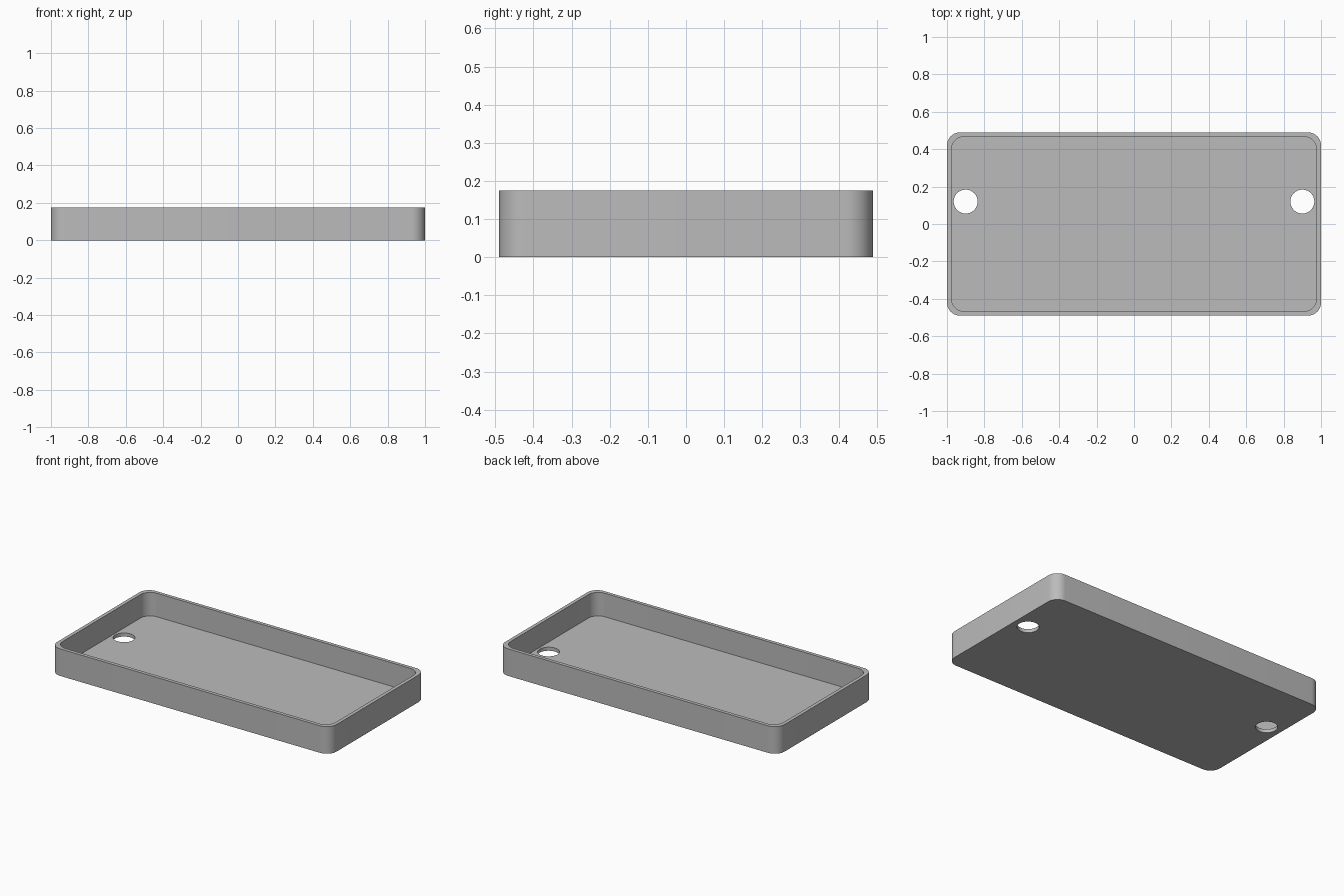
import bpy
import bmesh
from math import cos, sin, pi

cube = bpy.data.objects.get("Cube")
if cube:
    bpy.data.objects.remove(cube, do_unlink=True)

LENGTH, WIDTH, HEIGHT = 2.0, 0.98, 0.175
WALL = FLOOR = 0.023
CORNER = 0.07
HOLE_X, HOLE_Y, HOLE_R = 0.9, 0.12, 0.064

grey = bpy.data.materials.new("plain grey")
grey.use_nodes = True
colour = (0.5, 0.5, 0.5, 1.0)
grey.diffuse_color = colour
grey.node_tree.nodes["Principled BSDF"].inputs["Base Color"].default_value = colour


def prism(name, outline, bottom, top):
    """Extrude a closed outline upwards into a solid."""
    bm = bmesh.new()
    base = bm.faces.new([bm.verts.new((x, y, bottom)) for x, y in outline])
    result = bmesh.ops.extrude_face_region(bm, geom=[base])
    verts = [v for v in result["geom"] if isinstance(v, bmesh.types.BMVert)]
    bmesh.ops.translate(bm, verts=verts, vec=(0, 0, top - bottom))
    bmesh.ops.recalc_face_normals(bm, faces=bm.faces)
    mesh = bpy.data.meshes.new(name)
    bm.to_mesh(mesh)
    bm.free()
    mesh.materials.append(grey)
    obj = bpy.data.objects.new(name, mesh)
    bpy.context.collection.objects.link(obj)
    return obj


def rounded_rectangle(length, width, radius, steps=12):
    points = []
    for corner, (sx, sy) in enumerate([(1, 1), (-1, 1), (-1, -1), (1, -1)]):
        for i in range(steps + 1):
            a = (corner + i / steps) * pi / 2
            points.append((sx * (length / 2 - radius) + radius * cos(a),
                           sy * (width / 2 - radius) + radius * sin(a)))
    return points


def circle(x, y, radius, sides=48):
    angles = [2 * pi * i / sides for i in range(sides)]
    return [(x + radius * cos(a), y + radius * sin(a)) for a in angles]


# Tray body, cavity and the two floor holes
tray = prism("tray", rounded_rectangle(LENGTH, WIDTH, CORNER), 0, HEIGHT)
inside = rounded_rectangle(LENGTH - 2 * WALL, WIDTH - 2 * WALL, CORNER)
cutters = [prism("cavity_cutter", inside, FLOOR, HEIGHT + 0.1)]
for side, sign in (("left", 1), ("right", -1)):
    cutters.append(prism(side + "_hole_cutter",
                         circle(sign * HOLE_X, HOLE_Y, HOLE_R), -0.1, HEIGHT / 2))

bpy.ops.object.select_all(action="DESELECT")
tray.select_set(True)
bpy.context.view_layer.objects.active = tray
for cutter in cutters:
    cutter.hide_render = True
    mod = tray.modifiers.new(cutter.name, "BOOLEAN")
    mod.operation = "DIFFERENCE"
    mod.solver = "EXACT"
    mod.object = cutter
    bpy.ops.object.modifier_apply(modifier=mod.name)
    bpy.data.objects.remove(cutter, do_unlink=True)

# Smooth corners, crisp rims
bpy.ops.object.shade_smooth_by_angle(angle=pi / 6)
